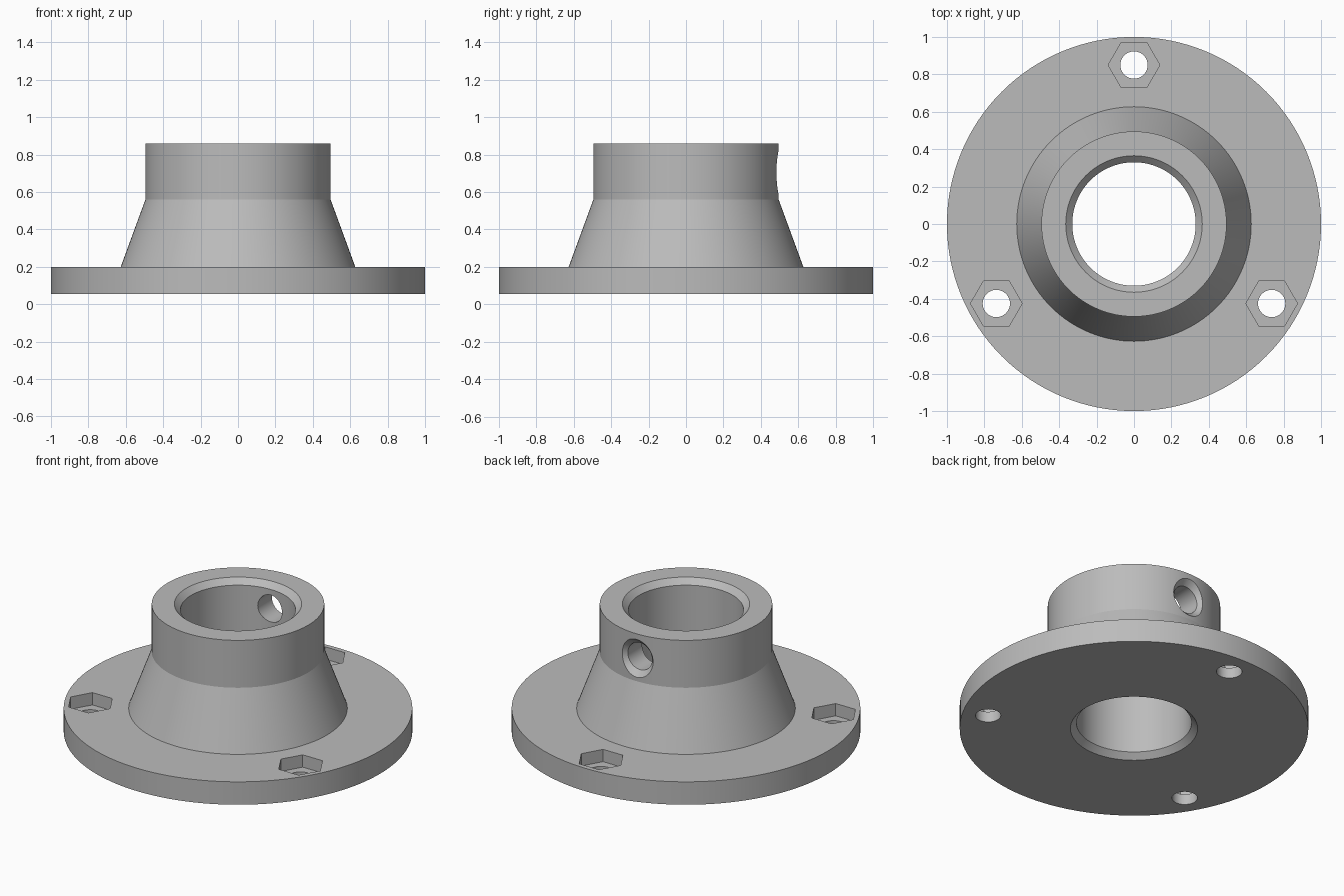
import bpy, bmesh, math
from mathutils import Matrix

if "Cube" in bpy.data.objects:
    bpy.data.objects.remove(bpy.data.objects["Cube"])

grey = bpy.data.materials.new("plain_grey")
grey.diffuse_color = (0.5, 0.5, 0.5, 1)
grey.use_nodes = True
grey.node_tree.nodes["Principled BSDF"].inputs["Base Color"].default_value = grey.diffuse_color


def lathe(name, profile, segs, matrix=Matrix(), closed=False, phase=0.0):
    """Spin (radius, height) points round z; cap the ends unless the profile is closed."""
    bm = bmesh.new()
    rings = []
    for r, z in profile:
        ring = []
        for i in range(segs):
            a = phase + 2 * math.pi * i / segs
            ring.append(bm.verts.new((r * math.cos(a), r * math.sin(a), z)))
        rings.append(ring)
    pairs = list(zip(rings, rings[1:]))
    if closed:
        pairs.append((rings[-1], rings[0]))
    else:
        bm.faces.new(rings[0])
        bm.faces.new(rings[-1])
    for lo, hi in pairs:
        for i in range(segs):
            j = (i + 1) % segs
            bm.faces.new((lo[i], lo[j], hi[j], hi[i]))
    bmesh.ops.recalc_face_normals(bm, faces=bm.faces)
    bm.transform(matrix)
    me = bpy.data.meshes.new(name)
    bm.to_mesh(me)
    bm.free()
    me.materials.append(grey)
    ob = bpy.data.objects.new(name, me)
    bpy.context.collection.objects.link(ob)
    return ob


# Flange, tapered hub, collar and chamfered bore as one turned body
BASE, FLANGE, TOP = 0.055, 0.20, 0.86
BORE, CHAMFER = 0.33, 0.035
body = lathe("flanged_hub", [
    (BORE + CHAMFER, BASE), (1.0, BASE), (1.0, FLANGE), (0.627, FLANGE),
    (0.495, 0.56), (0.495, TOP), (BORE + CHAMFER, TOP),
    (BORE, TOP - CHAMFER), (BORE, BASE + CHAMFER)], 128, closed=True)

# Three bolt holes with hexagonal nut pockets
cutters = []
for k in range(3):
    a = math.radians(90 + 120 * k)
    at = Matrix.Translation((0.85 * math.cos(a), 0.85 * math.sin(a), 0))
    cutters.append(lathe("nut_pocket_cutter", [(0.138, 0.122), (0.138, 0.3)], 6, at))
    cutters.append(lathe("bolt_hole_cutter", [(0.073, 0.0), (0.073, 0.3)], 40, at))

# Countersunk set-screw hole through the back of the collar
toward_back = Matrix.Translation((0, 0, 0.705)) @ Matrix.Rotation(-math.pi / 2, 4, 'X')
cutters.append(lathe("screw_hole_cutter", [
    (0.085, 0.15), (0.085, 0.46), (0.12, 0.495), (0.15, 0.525)], 48, toward_back))

# Cut the holes, then drop the cutters
bpy.context.view_layer.objects.active = body
body.select_set(True)
for c in cutters:
    mod = body.modifiers.new("cut", 'BOOLEAN')
    mod.operation, mod.solver, mod.object = 'DIFFERENCE', 'EXACT', c
    bpy.ops.object.modifier_apply(modifier=mod.name)
    bpy.data.objects.remove(c)
bpy.ops.object.shade_smooth_by_angle(angle=math.radians(15))
